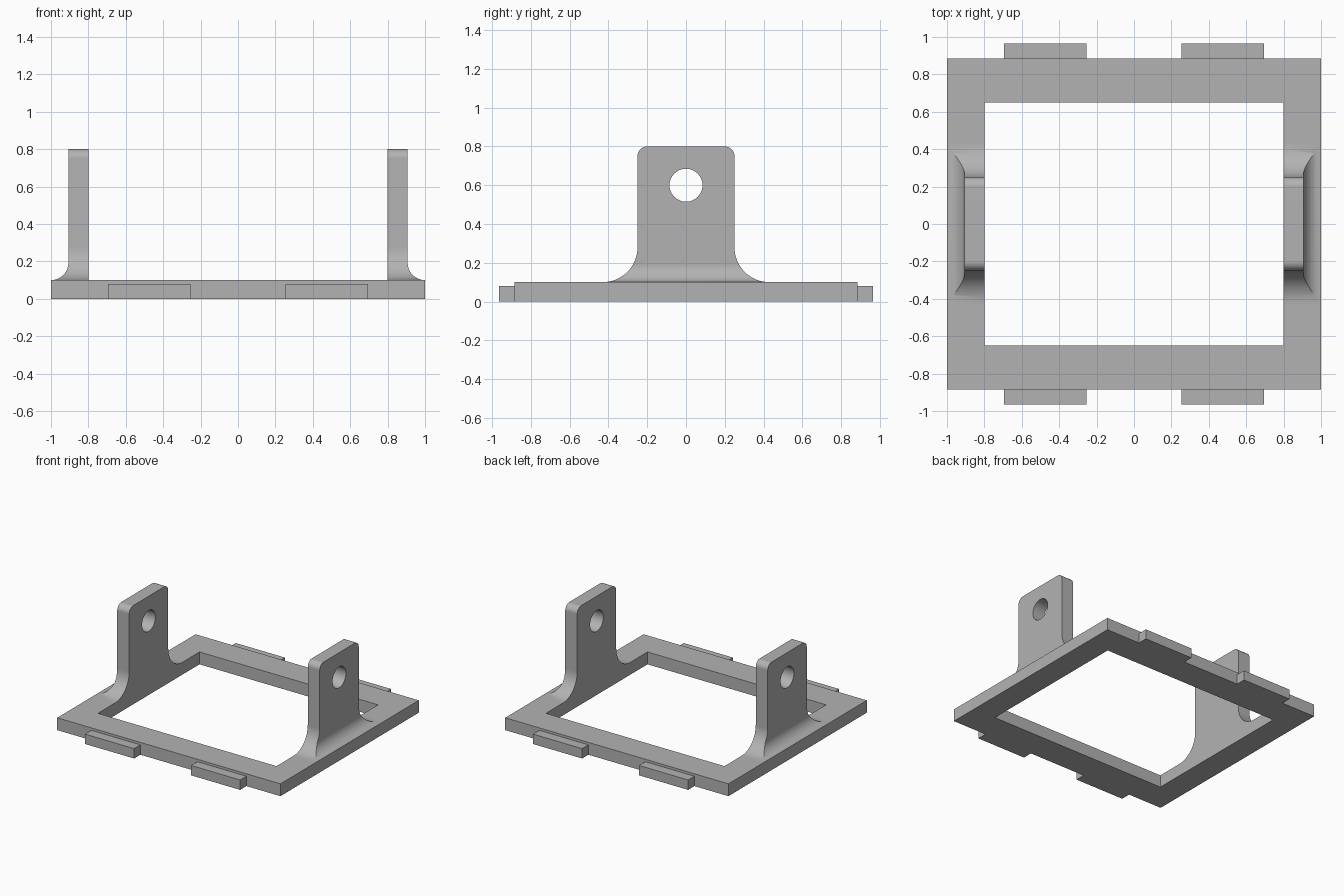
import bpy, bmesh
from math import sin, cos, pi, radians
from mathutils import Vector

if "Cube" in bpy.data.objects:
    bpy.data.objects.remove(bpy.data.objects["Cube"], do_unlink=True)

GREY = (0.45, 0.45, 0.45, 1)
grey = bpy.data.materials.new("plain grey")
grey.use_nodes = True
grey.diffuse_color = GREY
grey.node_tree.nodes["Principled BSDF"].inputs["Base Color"].default_value = GREY

PLATE_TOP = 0.1
LUG_IN, LUG_OUT, LUG_HALF, LUG_TOP = 0.8, 0.907, 0.25, 0.8


def prism(name, points, axis, start, end):
    """Extrude a closed outline along axis x (outline y, z), y (x, z) or z (x, y)."""
    place = {"x": lambda a, b, t: (t, a, b),
             "y": lambda a, b, t: (a, t, b),
             "z": lambda a, b, t: (a, b, t)}[axis]
    bm = bmesh.new()
    face = bm.faces.new([bm.verts.new(place(a, b, start)) for a, b in points])
    cap = bmesh.ops.extrude_face_region(bm, geom=[face])["geom"]
    shift = Vector(place(0, 0, end - start))
    bmesh.ops.translate(bm, vec=shift, verts=[v for v in cap if isinstance(v, bmesh.types.BMVert)])
    bmesh.ops.recalc_face_normals(bm, faces=bm.faces)
    mesh = bpy.data.meshes.new(name)
    bm.to_mesh(mesh)
    bm.free()
    mesh.materials.append(grey)
    obj = bpy.data.objects.new(name, mesh)
    bpy.context.collection.objects.link(obj)
    return obj


def rectangle(a0, a1, b0, b1):
    return [(a0, b0), (a1, b0), (a1, b1), (a0, b1)]


def arc(a, b, r, start, end, steps=16):
    angles = [radians(start + (end - start) * i / steps) for i in range(steps + 1)]
    return [(a + r * cos(t), b + r * sin(t)) for t in angles]


def activate(obj):
    bpy.ops.object.select_all(action="DESELECT")
    obj.select_set(True)
    bpy.context.view_layer.objects.active = obj


def combine(obj, cutter, operation):
    mod = obj.modifiers.new("cut", "BOOLEAN")
    mod.operation, mod.object, mod.solver = operation, cutter, "EXACT"
    activate(obj)
    bpy.ops.object.modifier_apply(modifier=mod.name)
    bpy.data.objects.remove(cutter, do_unlink=True)


def mirror(obj, x=True, y=False):
    mod = obj.modifiers.new("mirror", "MIRROR")
    mod.use_axis = (x, y, False)
    mod.use_mirror_merge = False


# Base plate with a rectangular opening
frame = prism("base_frame", rectangle(-1, 1, -0.885, 0.885), "z", 0, PLATE_TOP)
opening = prism("opening_cutter", rectangle(-0.8, 0.8, -0.65, 0.65), "z", -0.1, 0.2)
combine(frame, opening, "DIFFERENCE")

# Four edge tabs
tabs = prism("edge_tabs", rectangle(0.255, 0.695, 0.885, 0.965), "z", 0, 0.08)
mirror(tabs, y=True)

# Upright lugs: flared side outline trimmed by the filleted end outline
flare, corner = 0.18, 0.05
half = arc(LUG_HALF + flare, PLATE_TOP + flare, flare, 270, 180)
half += arc(LUG_HALF - corner, LUG_TOP - corner, corner, 0, 90, 8)
outline = half + [(-a, b) for a, b in reversed(half)]
lugs = prism("upright_lugs", outline, "x", LUG_IN - 0.1, 1.1)

foot = 1 - LUG_OUT
end = [(LUG_IN, 0), (1, 0)] + arc(1, PLATE_TOP + foot, foot, 270, 180)
end += [(LUG_OUT, 1), (LUG_IN, 1)]
combine(lugs, prism("end_trimmer", end, "y", -0.6, 0.6), "INTERSECT")

# Pin hole through each lug
hole = arc(0, 0.6, 0.085, 0, 360, 48)[:-1]
combine(lugs, prism("hole_cutter", hole, "x", 0.6, 1.2), "DIFFERENCE")

# Smooth the fillets, keep the hard edges
activate(lugs)
bpy.ops.object.shade_smooth_by_angle(angle=radians(25))
mirror(lugs)
weighted = lugs.modifiers.new("flat face shading", "WEIGHTED_NORMAL")
weighted.keep_sharp = True
